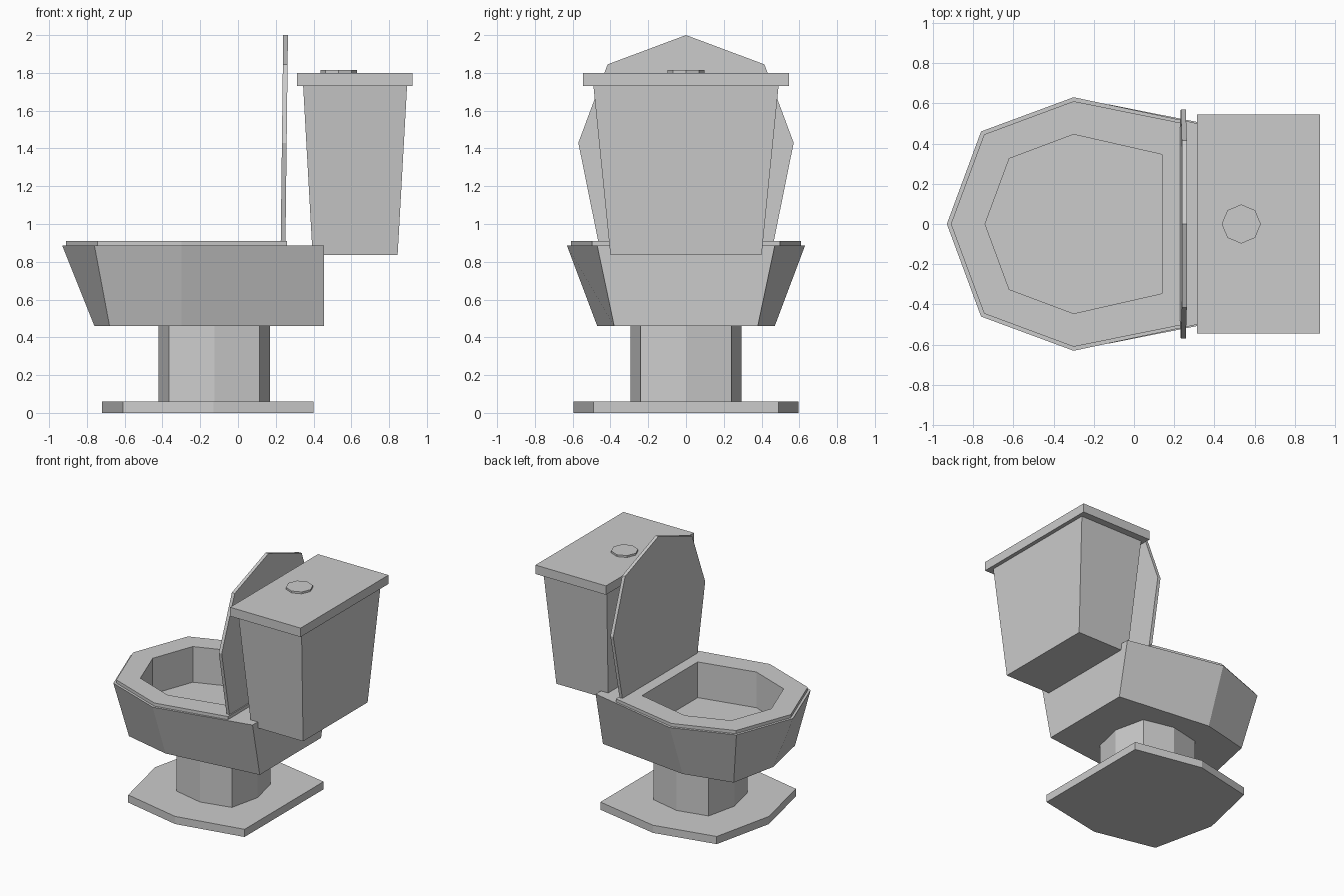
import bpy, bmesh, math

if "Cube" in bpy.data.objects:
    bpy.data.objects.remove(bpy.data.objects["Cube"])


def loft(name, loops, cyclic=False):
    """Skin a stack of matching point loops; cap the ends unless cyclic."""
    bm = bmesh.new()
    rings = [[bm.verts.new(p) for p in loop] for loop in loops]
    pairs = list(zip(rings, rings[1:]))
    if cyclic:
        pairs.append((rings[-1], rings[0]))
    else:
        bm.faces.new(rings[0])
        bm.faces.new(rings[-1])
    n = len(rings[0])
    for a, b in pairs:
        for i in range(n):
            j = (i + 1) % n
            bm.faces.new((a[i], a[j], b[j], b[i]))
    bmesh.ops.recalc_face_normals(bm, faces=bm.faces)
    mesh = bpy.data.meshes.new(name)
    bm.to_mesh(mesh)
    bm.free()
    ob = bpy.data.objects.new(name, mesh)
    bpy.context.collection.objects.link(ob)
    return ob


def outline(half, z):
    """Mirror a half outline (first point on the centre line) across y."""
    pts = half + [(x, -y) for x, y in reversed(half[1:])]
    return [(x, y, z) for x, y in pts]


def rect(x0, x1, y, z):
    return [(x0, -y, z), (x1, -y, z), (x1, y, z), (x0, y, z)]


def octagon(cx, r, diag, z):
    pts = []
    for i in range(8):
        a = i * math.pi / 4
        k = r if i % 2 == 0 else diag * math.sqrt(2)
        pts.append((cx + k * math.cos(a), k * math.sin(a), z))
    return pts


# Floor plate and pedestal
plate = [(-.72, 0), (-.61, .49), (-.13, .595), (.4, .49)]
loft("base_plate", [outline(plate, 0), outline(plate, .06)])
loft("pedestal", [octagon(-.125, .295, .24, z) for z in (.06, .46)])

# Bowl: outer wall, rim, inner wall and floor
bowl_low = [(-.76, 0), (-.68, .38), (-.3, .47), (.455, .38)]
bowl_top = [(-.93, 0), (-.76, .46), (-.3, .63), (.455, .47)]
opening = [(-.74, 0), (-.62, .325), (-.3, .445), (.14, .345)]
loft("bowl", [outline(bowl_low, .46), outline(bowl_top, .885),
              outline(opening, .885), outline(opening, .63)])

# Seat ring
seat_edge = [(-.91, 0), (-.745, .445), (-.3, .61), (.26, .497)]
loft("seat", [outline(seat_edge, .885), outline(seat_edge, .91),
              outline(opening, .91), outline(opening, .885)], cyclic=True)

# Raised seat cover, leaning back slightly
cover = [(2.0, 0), (1.845, .415), (1.43, .57), (.885, .46)]
lean = [(z, y) for z, y in cover] + [(z, -y) for z, y in reversed(cover[1:])]
loft("seat_cover", [[(x0 + .012 * (z - .885), y, z) for z, y in lean]
                    for x0 in (.226, .251)])

# Tank, tank lid and flush button
loft("tank", [rect(.395, .845, .40, .835), rect(.345, .895, .49, 1.73)])
loft("tank_lid", [rect(.313, .925, .545, 1.73), rect(.313, .925, .545, 1.80)])
loft("flush_button", [octagon(.533, .097, .0686, z) for z in (1.80, 1.815)])
